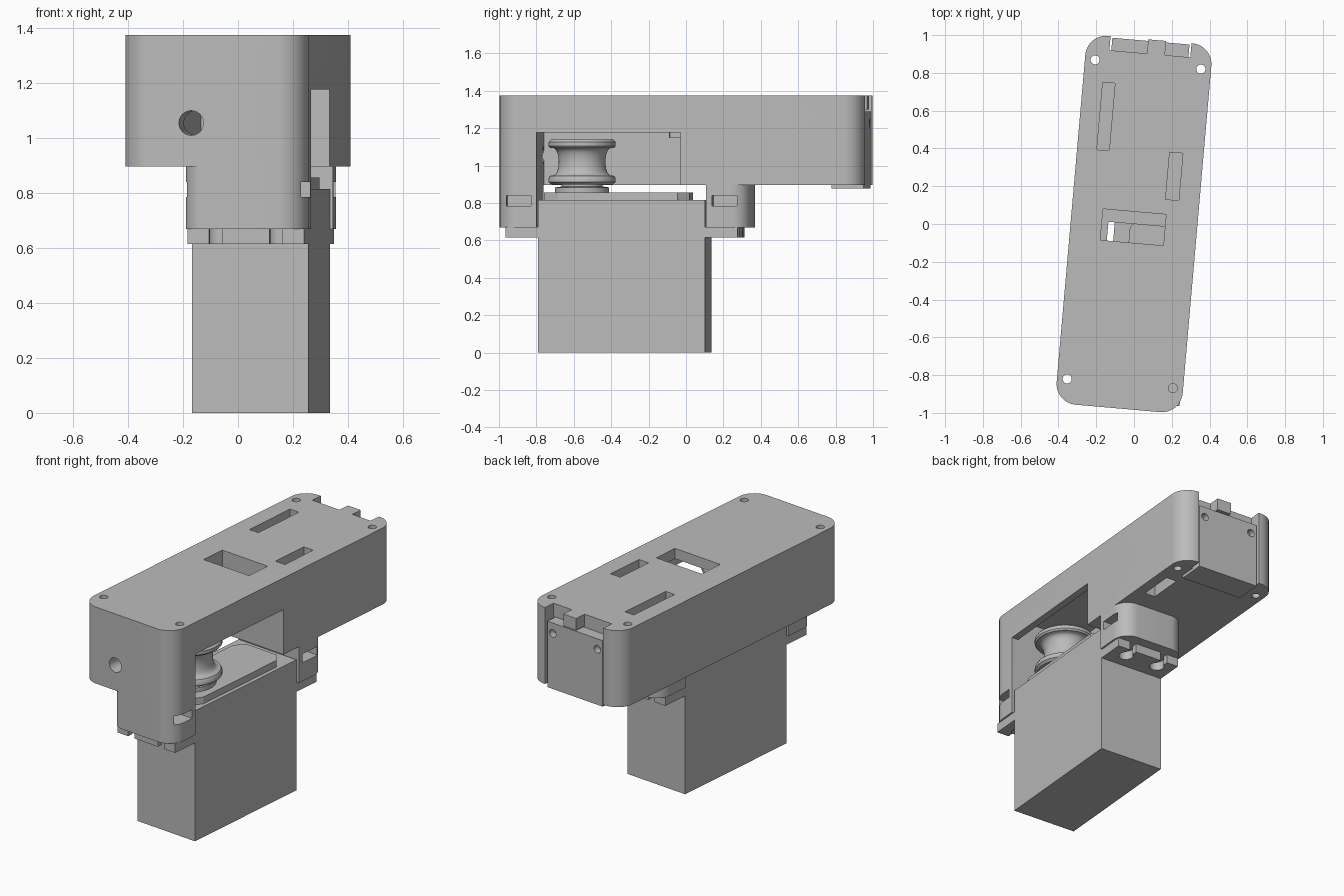
import bpy, bmesh, math
from mathutils import Matrix, Vector

if "Cube" in bpy.data.objects:
    bpy.data.objects.remove(bpy.data.objects["Cube"])

grey = bpy.data.materials.new("plain grey")
grey.use_nodes = True
grey.diffuse_color = (0.5, 0.5, 0.5, 1)
grey.node_tree.nodes["Principled BSDF"].inputs["Base Color"].default_value = (0.5, 0.5, 0.5, 1)
parts = []


def finish(name, bm):
    bmesh.ops.recalc_face_normals(bm, faces=bm.faces)
    mesh = bpy.data.meshes.new(name)
    bm.to_mesh(mesh)
    bm.free()
    mesh.materials.append(grey)
    obj = bpy.data.objects.new(name, mesh)
    bpy.context.collection.objects.link(obj)
    parts.append(obj)
    return obj


def prism(name, outline, z0, z1):
    bm = bmesh.new()
    face = bm.faces.new([bm.verts.new((x, y, z0)) for x, y in outline])
    up = bmesh.ops.extrude_face_region(bm, geom=[face])["geom"]
    bmesh.ops.translate(bm, vec=(0, 0, z1 - z0),
                        verts=[v for v in up if isinstance(v, bmesh.types.BMVert)])
    return finish(name, bm)


def rounded(x0, x1, y0, y1, radii):
    """Outline with its own radius at each corner, from front left, anticlockwise."""
    pts = []
    corners = [(x0, y0, 1, 1), (x1, y0, -1, 1), (x1, y1, -1, -1), (x0, y1, 1, -1)]
    for i, ((x, y, sx, sy), r) in enumerate(zip(corners, radii)):
        steps = 10 if r else 0
        for k in range(steps + 1):
            a = math.pi * (1 + i / 2) + math.pi / 2 * k / max(steps, 1)
            pts.append((x + sx * r + r * math.cos(a), y + sy * r + r * math.sin(a)))
    return pts


def box(name, x0, x1, y0, y1, z0, z1):
    return prism(name, rounded(x0, x1, y0, y1, [0] * 4), z0, z1)


def cylinder(name, centre, radius, depth, along_y=False):
    bm = bmesh.new()
    m = Matrix.Translation(centre)
    if along_y:
        m = m @ Matrix.Rotation(math.pi / 2, 4, 'X')
    bmesh.ops.create_cone(bm, cap_ends=True, segments=24, radius1=radius,
                          radius2=radius, depth=depth, matrix=m)
    return finish(name, bm)


def boolean(obj, tools, operation='DIFFERENCE'):
    for tool in tools:
        mod = obj.modifiers.new("cut", 'BOOLEAN')
        mod.operation, mod.solver, mod.object = operation, 'EXACT', tool
        tool.hide_render = True
    bpy.context.view_layer.update()
    graph = bpy.context.evaluated_depsgraph_get()
    mesh = bpy.data.meshes.new_from_object(obj.evaluated_get(graph))
    obj.modifiers.clear()
    obj.data = mesh
    for tool in tools:
        parts.remove(tool)
        bpy.data.objects.remove(tool)


def lathe(name, profile, x, y):
    bm = bmesh.new()
    verts = [bm.verts.new((x + r, y, z)) for r, z in profile]
    edges = [bm.edges.new(p) for p in zip(verts, verts[1:])]
    bmesh.ops.spin(bm, geom=verts + edges, cent=(x, y, 0), axis=(0, 0, 1),
                   angle=math.tau, steps=48)
    bmesh.ops.remove_doubles(bm, verts=bm.verts, dist=0.0005)
    return finish(name, bm)


# Main housing with its two mounting legs
housing = prism("housing", rounded(-.335, .335, -.98, .98, [.11] * 4), .897, 1.375)
front_leg = prism("front_leg", rounded(-.11, .335, -.98, -.774, [.07, .11, 0, 0]), .67, 1.0)
rear_leg = prism("rear_leg", rounded(-.11, .335, .137, .37, [0, 0, .1, .1]), .67, 1.0)
boolean(housing, [front_leg, rear_leg], 'UNION')

cuts = [
    box("pulley_bay", -.136, .29, -.774, 0, .8, 1.31),
    box("side_opening", .25, .4, -.774, 0, .8, 1.177),
    box("top_window", -.17, .165, -.1, .065, 1.15, 1.5),
    box("left_slot", -.23, -.165, .375, .733, 1.2, 1.5),
    box("right_slot", .155, .225, .145, .395, 1.2, 1.5),
    box("under_slot", .2, .27, .5, .72, .8, 1.0),
    box("rear_recess", -.21, .22, .9, 1.1, .8, 1.3),
    box("rear_notch_a", -.21, -.01, .905, 1.1, 1.28, 1.5),
    box("rear_notch_b", .085, .22, .905, 1.1, 1.28, 1.5),
    cylinder("cord_hole", (-.085, -.9, 1.055), .045, .4, True),
    cylinder("blind_hole", (.281, -.848, 1.375), .024, .3),
]
for x, y in ((-.281, -.848), (-.281, .848), (.281, .848)):
    cuts.append(cylinder("screw_hole", (x, y, 1.1), .024, 1))
# Nut slots in both legs, open at the sides
for y in (-.87, .235):
    for x in (-.1, .32):
        cuts.append(box("nut_slot", x - .09, x + .09, y - .067, y + .067, .785, .84))
boolean(housing, cuts)

# Rear cover panel and its foot plate
panel = box("rear_panel", -.2, .21, .895, .972, .88, 1.29)
boolean(panel, [cylinder("panel_hole", (x, .97, 1.225), .024, .08, True) for x in (-.16, .17)])
box("foot_plate", -.2, .21, .8, .972, .878, .9)

# Motor block with notched mounting ears
box("motor_block", -.102, .324, -.765, .129, 0, .815)
for name, inner, outer in (("front_ear", -.76, -.94), ("rear_ear", .124, .304)):
    ear = box(name, -.102, .324, min(inner, outer), max(inner, outer), .615, .672)
    middle = (inner + outer) / 2 + (outer - inner) * .1
    tools = []
    for x in (0, .22):
        tools.append(cylinder("ear_hole", (x, middle, .64), .043, .2))
        tip = outer + (outer - inner) * .2
        tools.append(box("ear_notch", x - .023, x + .023, min(middle, tip),
                         max(middle, tip), .55, .75))
    boolean(ear, tools)

# Raised gear cover on the motor
prism("gear_cover", [(-.03, -.74), (.25, -.74), (.3, -.66), (.3, -.02), (.25, .04),
                     (.03, .04), (-.02, -.02), (-.02, -.3), (-.08, -.4), (-.08, -.66)], .81, .857)

# Pulley with a concave groove, on a stepped horn
groove = []
for i in range(13):
    a = math.pi * i / 12
    groove.append((.172 - .047 * math.sin(a) ** .6, 1.02 - .075 * math.cos(a)))
lathe("pulley", [(0, .9), (.165, .9), (.18, .912), (.18, .93)] + groove +
      [(.18, 1.105), (.18, 1.125), (.165, 1.14), (.06, 1.14), (.06, 1.1), (0, 1.1)], .11, -.548)
lathe("pulley_horn", [(0, .85), (.145, .85), (.145, .883), (.11, .888), (.11, .905), (0, .905)],
      .11, -.548)

# Turn the whole assembly slightly and shade it
turn = Matrix.Rotation(math.radians(-5), 4, 'Z')
for obj in parts:
    obj.data.transform(turn)
    bpy.ops.object.select_all(action='DESELECT')
    obj.select_set(True)
    bpy.context.view_layer.objects.active = obj
    bpy.ops.object.shade_smooth_by_angle(angle=math.radians(30))
